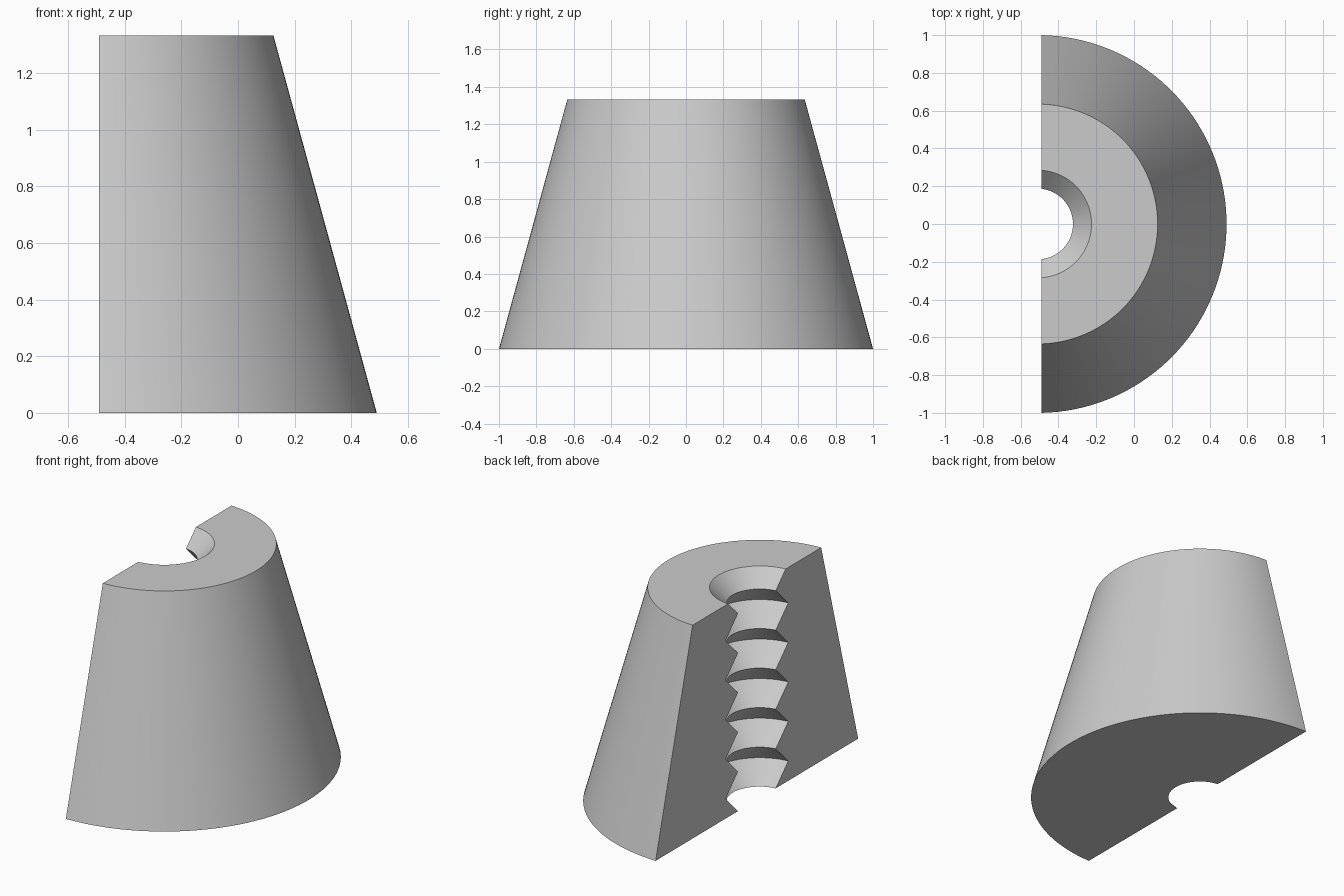
import bpy, bmesh, math

cube = bpy.data.objects.get("Cube")
if cube:
    bpy.data.objects.remove(cube, do_unlink=True)

# Main dimensions
HEIGHT, BASE_R, TOP_R = 1.333, 1.0, 0.635
AXIS_X, CUT = -0.51, 0.02        # cone axis, and distance of the flat face from it
BORE_R, PITCH = 0.187, 0.247     # grooves have 45 degree flanks
SEGMENTS = 72

# Profile: outer cone, then the grooved bore from top to bottom
profile = [(BASE_R, 0), (TOP_R, HEIGHT)]
groove_count = int(HEIGHT / PITCH)
mouth_r = BORE_R + HEIGHT - groove_count * PITCH
profile.append((mouth_r, HEIGHT))
for i in range(groove_count, 0, -1):
    profile.append((BORE_R, i * PITCH))
    profile.append((BORE_R + PITCH / 2, (i - 0.5) * PITCH))
profile.append((BORE_R, 0))

# Sweep each profile point round the axis between the two ends of the flat face
bm = bmesh.new()
rings = []
for r, z in profile:
    end = math.acos(CUT / r)
    angles = [end * (2 * s / SEGMENTS - 1) for s in range(SEGMENTS + 1)]
    rings.append([bm.verts.new((AXIS_X + r * math.cos(a), r * math.sin(a), z))
                  for a in angles])

for ring, following in zip(rings, rings[1:] + rings[:1]):
    for s in range(SEGMENTS):
        bm.faces.new((ring[s], ring[s + 1], following[s + 1], following[s]))

# Flat cut faces on either side of the bore
for side in (0, -1):
    bm.faces.new([ring[side] for ring in rings])
bmesh.ops.recalc_face_normals(bm, faces=bm.faces[:])

mesh = bpy.data.meshes.new("half_cone_grip")
bm.to_mesh(mesh)
bm.free()
grip = bpy.data.objects.new("half_cone_grip", mesh)
bpy.context.collection.objects.link(grip)

# Plain grey
grey = bpy.data.materials.new("light_grey")
grey.use_nodes = True
colour = (0.6, 0.6, 0.6, 1)
grey.diffuse_color = colour
grey.node_tree.nodes["Principled BSDF"].inputs["Base Color"].default_value = colour
mesh.materials.append(grey)

# Smooth round surfaces, crisp edges
bpy.ops.object.select_all(action='DESELECT')
grip.select_set(True)
bpy.context.view_layer.objects.active = grip
bpy.ops.object.shade_smooth_by_angle(angle=math.radians(30))
